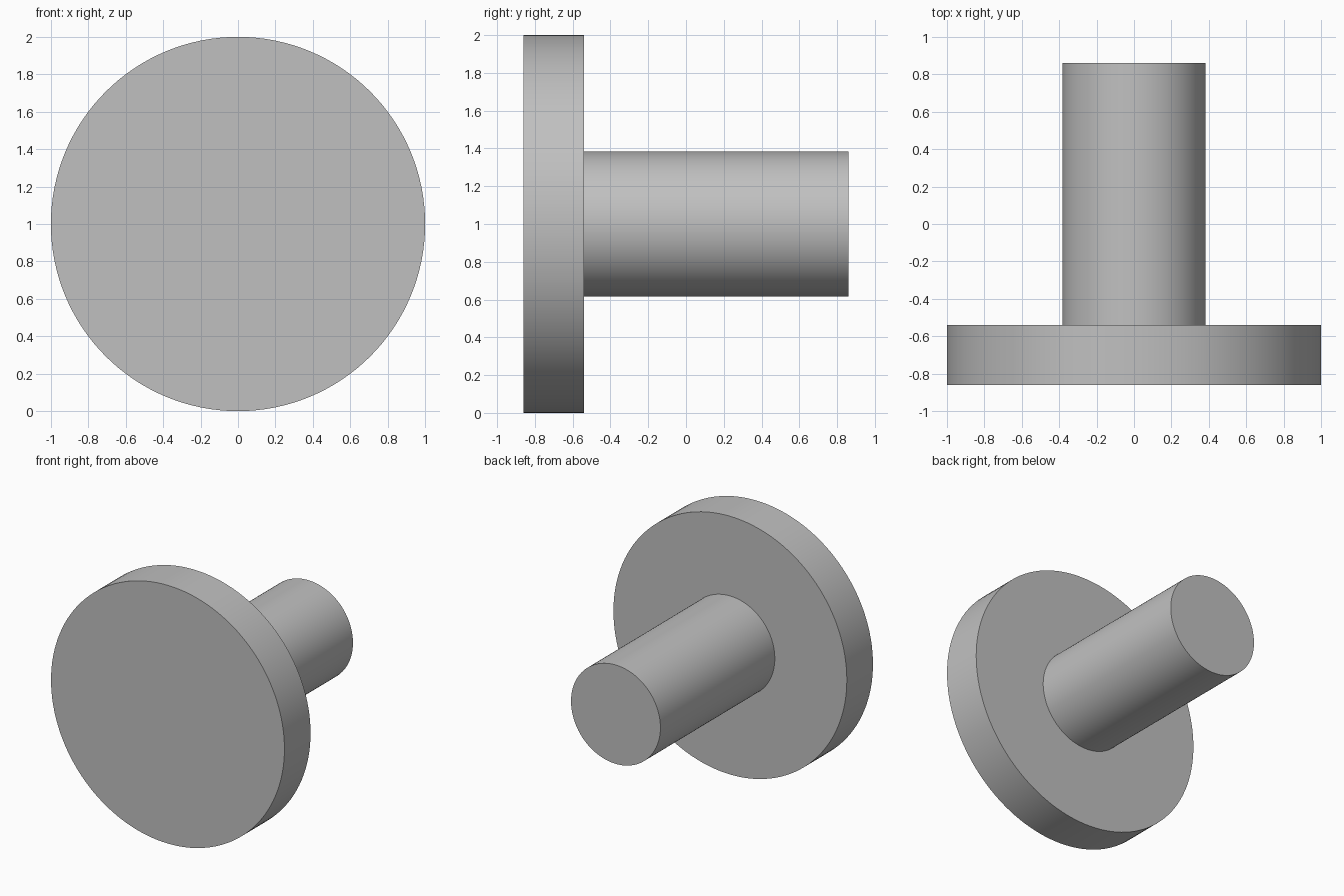
import bpy
import math

cube = bpy.data.objects.get("Cube")
if cube:
    bpy.data.objects.remove(cube, do_unlink=True)

# Single plain grey
grey = bpy.data.materials.new("plain_grey")
grey.use_nodes = True
colour = (0.53, 0.53, 0.53, 1.0)
grey.diffuse_color = colour
grey.node_tree.nodes["Principled BSDF"].inputs["Base Color"].default_value = colour

AXIS_HEIGHT = 1.0


def round_part(name, radius, y_front, y_back):
    """Cylinder lying along y, with smooth sides and crisp rims."""
    bpy.ops.mesh.primitive_cylinder_add(
        vertices=128, radius=radius, depth=y_back - y_front,
        location=(0, (y_front + y_back) / 2, AXIS_HEIGHT),
        rotation=(math.pi / 2, 0, 0))
    part = bpy.context.object
    part.name = part.data.name = name
    part.data.materials.append(grey)
    bpy.ops.object.shade_smooth_by_angle(angle=math.radians(30))
    return part


# Wide front disc
round_part("disc_head", 1.0, -0.86, -0.54)

# Shaft behind it, seated slightly into the disc
round_part("shaft", 0.383, -0.56, 0.86)
